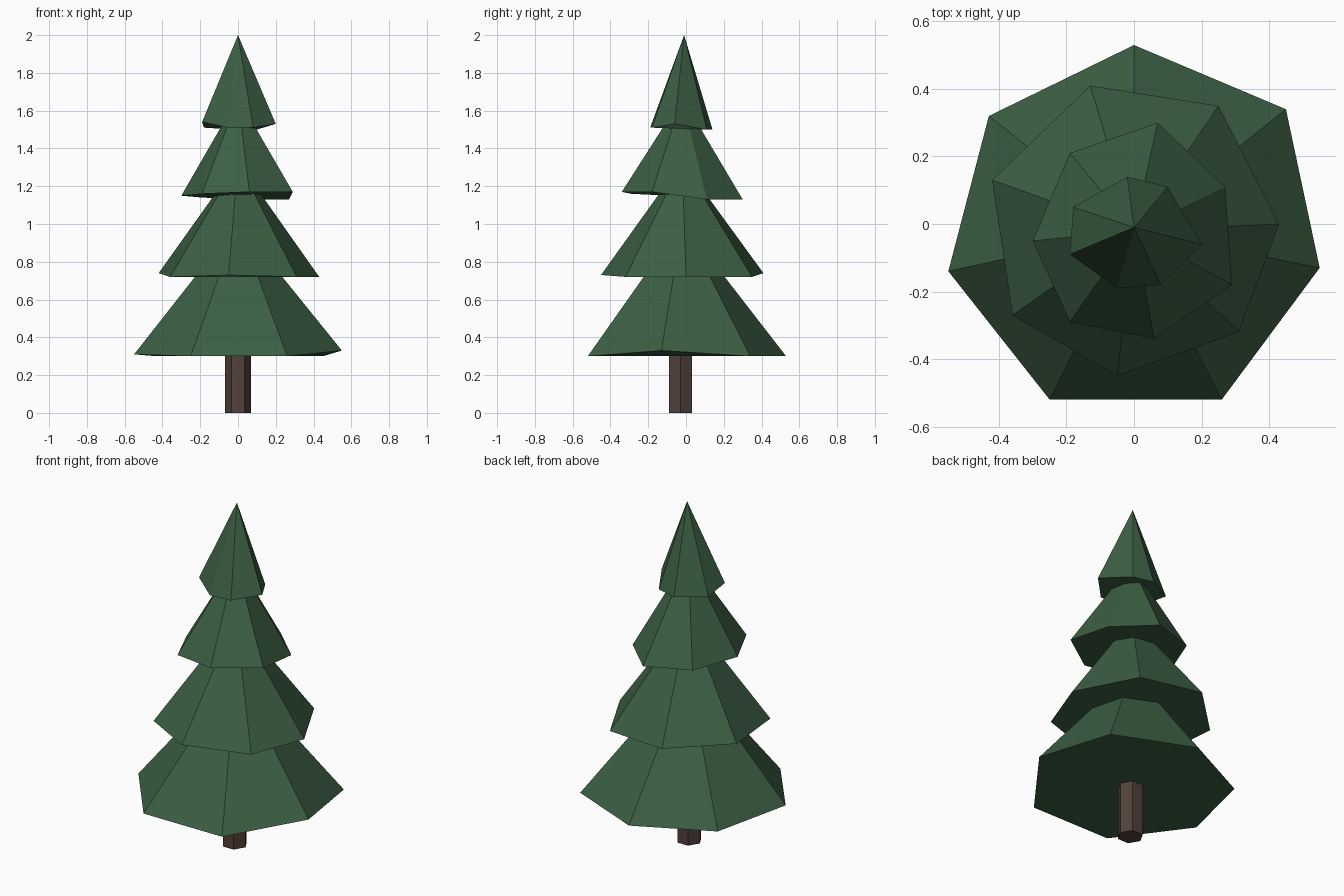
import bpy
import bmesh
from math import radians
from mathutils import Matrix, Vector

default_cube = bpy.data.objects.get("Cube")
if default_cube:
    bpy.data.objects.remove(default_cube, do_unlink=True)


def make_material(name, colour):
    material = bpy.data.materials.new(name)
    material.use_nodes = True
    material.diffuse_color = colour
    shader = material.node_tree.nodes["Principled BSDF"]
    shader.inputs["Base Color"].default_value = colour
    return material


def make_object(name, bm, material):
    bmesh.ops.recalc_face_normals(bm, faces=bm.faces)
    mesh = bpy.data.meshes.new(name)
    bm.to_mesh(mesh)
    bm.free()
    mesh.materials.append(material)
    part = bpy.data.objects.new(name, mesh)
    bpy.context.collection.objects.link(part)
    return part


def make_tier(name, apex, base_height, rim, material):
    """Uneven seven-sided cone; rim points are hundredths (x, y, lift)."""
    bm = bmesh.new()
    tip = bm.verts.new(apex)
    lift_base = Vector((0, 0, base_height))
    ring = [bm.verts.new(Vector(point) / 100 + lift_base) for point in rim]
    for current, following in zip(ring, ring[1:] + ring[:1]):
        bm.faces.new((tip, current, following))
    bm.faces.new(ring)
    return make_object(name, bm, material)


needle_green = make_material("needle green", (0.045, 0.114, 0.056, 1))
bark_brown = make_material("bark brown", (0.085, 0.053, 0.043, 1))

# Hexagonal trunk, running up inside the lowest tier
trunk_mesh = bmesh.new()
bmesh.ops.create_cone(
    trunk_mesh, cap_ends=True, segments=6, radius1=0.07, radius2=0.07, depth=0.5,
    matrix=Matrix.Translation((0, -0.03, 0.25)) @ Matrix.Rotation(radians(90), 4, "Z"),
)
# Turn the trunk so that a flat side faces the front
if max(vert.co.x for vert in trunk_mesh.verts) < 0.065:
    bmesh.ops.rotate(trunk_mesh, verts=trunk_mesh.verts, cent=(0, -0.03, 0),
                     matrix=Matrix.Rotation(radians(30), 3, "Z"))
make_object("trunk", trunk_mesh, bark_brown)

# Four overlapping branch tiers, each with a slightly ragged rim
make_tier("bottom_branches", (0, -0.02, 1.01), 0.3, [
    (0, 53, 0), (45, 34, 0), (55, -13, 3), (26, -52, 0),
    (-25, -52, 0), (-55, -14, 1), (-43, 32, 0)], needle_green)
make_tier("lower_branches", (0, -0.02, 1.33), 0.72, [
    (-13, 41, 2), (25, 35, 0), (43, 0, 0), (31, -32, 0),
    (-5, -45, 1), (-36, -27, 0), (-42, 13, 2)], needle_green)
make_tier("upper_branches", (0, -0.02, 1.67), 1.13, [
    (-19, 21, 1), (7, 30, 0), (27, 11, 0), (29, -18, 4),
    (6, -34, 4), (-19, -29, 3), (-30, -5, 2)], needle_green)
make_tier("top_branches", (0, -0.01, 2), 1.5, [
    (-2, 14, 0), (10, 11, 0), (20, -6, 3), (8, -18, 1),
    (-5, -19, 1), (-19, -9, 4), (-18, 5, 1)], needle_green)
